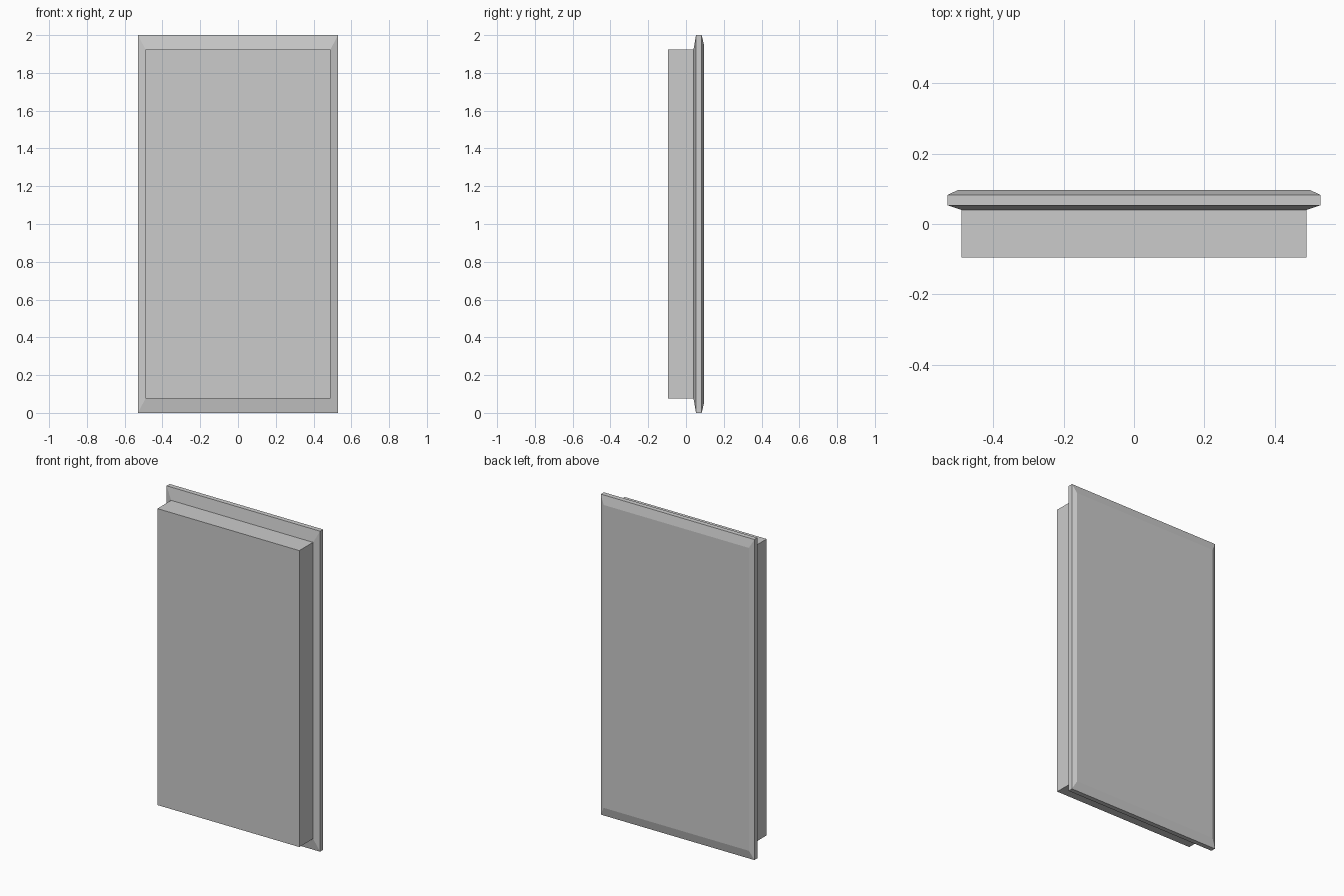
import bpy
import bmesh

cube = bpy.data.objects.get("Cube")
if cube:
    bpy.data.objects.remove(cube, do_unlink=True)

grey = bpy.data.materials.new("light_grey")
grey.use_nodes = True
colour = (0.6, 0.6, 0.6, 1)
grey.diffuse_color = colour
grey.node_tree.nodes["Principled BSDF"].inputs["Base Color"].default_value = colour


def loft(name, sections):
    """Join rectangles (y, half width, half height), all centred on z = 1."""
    bm = bmesh.new()
    rings = [[bm.verts.new((sx * w, y, 1 + sz * h))
              for sx, sz in ((-1, -1), (1, -1), (1, 1), (-1, 1))]
             for y, w, h in sections]
    for a, b in zip(rings, rings[1:]):
        for i in range(4):
            j = (i + 1) % 4
            bm.faces.new((a[i], a[j], b[j], b[i]))
    bm.faces.new(rings[0])
    bm.faces.new(rings[-1])
    bmesh.ops.recalc_face_normals(bm, faces=bm.faces)
    mesh = bpy.data.meshes.new(name)
    bm.to_mesh(mesh)
    bm.free()
    mesh.materials.append(grey)
    obj = bpy.data.objects.new(name, mesh)
    bpy.context.collection.objects.link(obj)
    return obj


# Plain slab at the front
loft("front_slab", [(-0.095, 0.49, 0.925), (0.04, 0.49, 0.925)])

# Wider panel behind it, bevelled on both faces
loft("bevelled_back_panel", [
    (0.04, 0.49, 0.925),
    (0.053, 0.53, 1.0),
    (0.083, 0.53, 1.0),
    (0.096, 0.502, 0.945),
])
